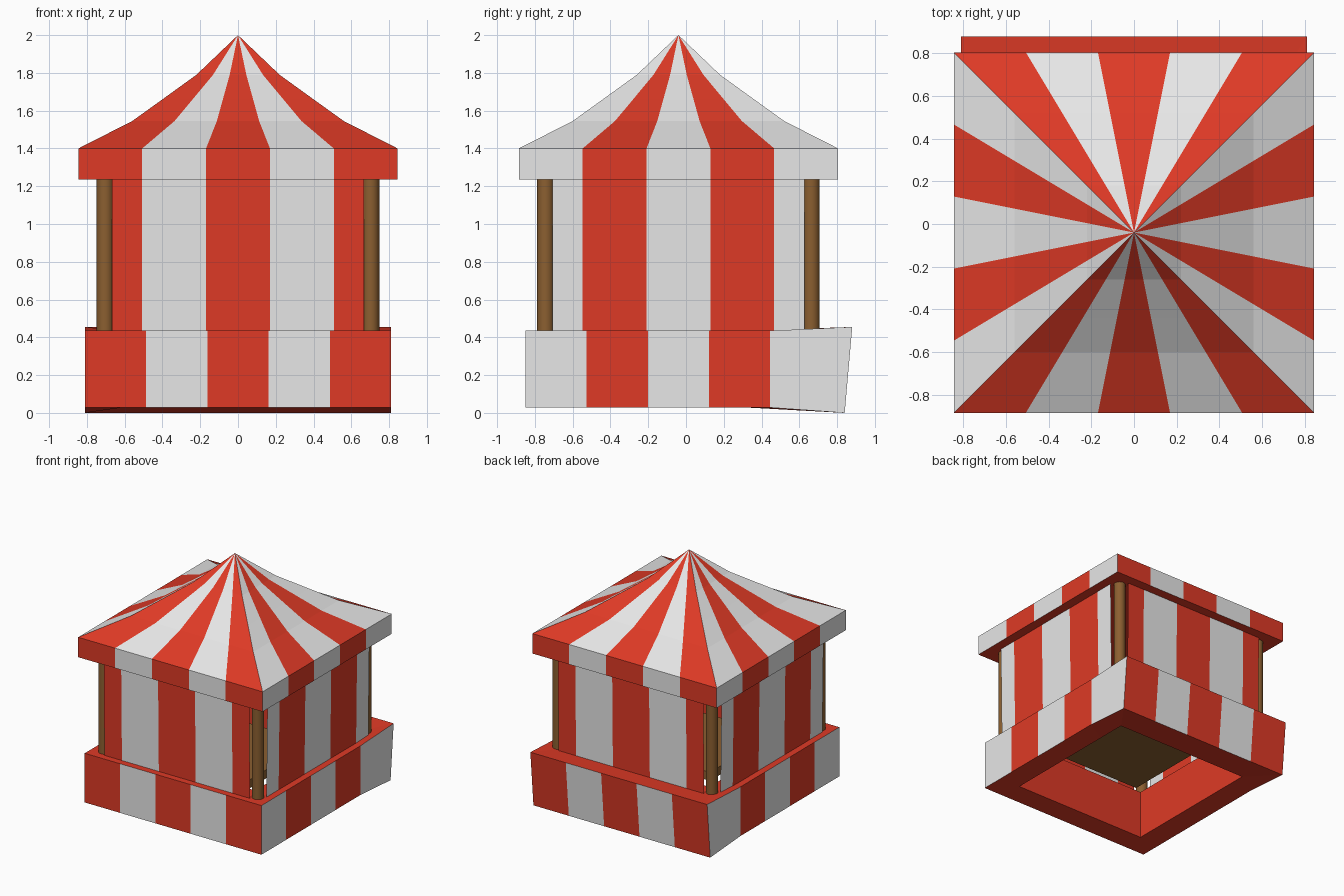
import bpy, bmesh, math

if "Cube" in bpy.data.objects:
    bpy.data.objects.remove(bpy.data.objects["Cube"])

CY = -0.04  # tent centre in y


def material(name, rgb):
    m = bpy.data.materials.new(name)
    m.diffuse_color = (*rgb, 1)
    m.use_nodes = True
    m.node_tree.nodes["Principled BSDF"].inputs["Base Color"].default_value = m.diffuse_color
    return m


RED = material("red cloth", (0.735, 0.042, 0.019))
WHITE = material("white cloth", (0.8, 0.8, 0.8))
WOOD = material("brown wood", (0.26, 0.115, 0.03))


def side_point(k, u, d, z):
    """Point on side k (0 front, 1 right, 2 back, 3 left): u along, d outwards."""
    c, s = [(1, 0), (0, 1), (-1, 0), (0, -1)][k]
    return (u * c + d * s, u * s - d * c + CY, z)


def finish(bm, name, mats, recalc=True):
    bmesh.ops.remove_doubles(bm, verts=bm.verts, dist=1e-5)
    if recalc:
        bmesh.ops.recalc_face_normals(bm, faces=bm.faces)
    me = bpy.data.meshes.new(name)
    bm.to_mesh(me)
    bm.free()
    for m in mats:
        me.materials.append(m)
    ob = bpy.data.objects.new(name, me)
    bpy.context.collection.objects.link(ob)
    return ob


def quad(bm, pts, mat):
    f = bm.faces.new([bm.verts.new(p) for p in pts])
    f.material_index = mat


def stripes(bm, k, lo, hi, cuts):
    """Striped strip between two (distance, height) levels; cuts are fractions of the half width."""
    for i in range(5):
        a, b = cuts[i], cuts[i + 1]
        mat = (i + k) % 2
        pts = [side_point(k, a * lo[0], *lo), side_point(k, b * lo[0], *lo)]
        if hi[0] > 0:
            pts += [side_point(k, b * hi[0], *hi), side_point(k, a * hi[0], *hi)]
        else:
            pts.append(side_point(k, 0, *hi))
        quad(bm, pts, mat)


EVEN = [-1, -0.6, -0.2, 0.2, 0.6, 1]

# Roof with hanging valance and flat underside
bm = bmesh.new()
profile = [(0.845, 1.235), (0.845, 1.4), (0.56, 1.545), (0.40, 1.66), (0.22, 1.79), (0, 2.0)]
for k in range(4):
    for lo, hi in zip(profile, profile[1:]):
        stripes(bm, k, lo, hi, EVEN)
    quad(bm, [side_point(k, 0.845 * e, 0.845, 1.235) for e in EVEN] + [side_point(k, 0, 0, 1.235)], 0)
finish(bm, "striped_roof", [RED, WHITE])

# Base: thick open ring, outside striped
bm = bmesh.new()
O, I, Z0, Z1 = 0.81, 0.618, 0.028, 0.435
for k in range(4):
    stripes(bm, k, (O, Z0), (O, Z1), EVEN)
    for z in (Z0, Z1):
        for a, b in zip(EVEN, EVEN[1:]):
            quad(bm, [side_point(k, a * O, O, z), side_point(k, b * O, O, z),
                      side_point(k, b * I, I, z), side_point(k, a * I, I, z)], 0)
    for a, b in zip(EVEN, EVEN[1:]):
        quad(bm, [side_point(k, a * I, I, Z0), side_point(k, b * I, I, Z0),
                  side_point(k, b * I, I, Z1), side_point(k, a * I, I, Z1)], 0)
# the back edge flares outwards
for v in bm.verts:
    if v.co.y > CY + O - 0.01:
        top = v.co.z > 0.2
        v.co.y, v.co.z = (0.88, 0.455) if top else (0.84, 0.0)
finish(bm, "striped_base", [RED, WHITE])

# Cloth walls, leaning slightly outwards
for k, name in enumerate(["front_wall", "right_wall", "back_wall", "left_wall"]):
    bm = bmesh.new()
    xs = [-0.667, -0.507, -0.169, 0.169, 0.507, 0.667]
    for i in range(5):
        quad(bm, [side_point(k, xs[i], 0.755, 0.432), side_point(k, xs[i + 1], 0.755, 0.432),
                  side_point(k, xs[i + 1], 0.765, 1.237), side_point(k, xs[i], 0.765, 1.237)], (i + k) % 2)
    finish(bm, name, [RED, WHITE], recalc=False)

# Corner poles
for sx, nx in ((-1, "left"), (1, "right")):
    for sy, ny in ((-1, "front"), (1, "back")):
        bpy.ops.mesh.primitive_cylinder_add(vertices=16, radius=0.045, depth=0.81,
                                            location=(sx * 0.703, CY + sy * 0.703, 0.835))
        ob = bpy.context.object
        ob.name = f"{ny}_{nx}_pole"
        ob.data.materials.append(WOOD)
        bpy.ops.object.shade_smooth_by_angle(angle=math.radians(40))

# Wooden board inside
bpy.ops.mesh.primitive_cube_add(size=1, location=(0, -0.09, 0.38))
ob = bpy.context.object
ob.name = "inner_board"
ob.scale = (0.9, 0.84, 0.07)
ob.data.materials.append(WOOD)
